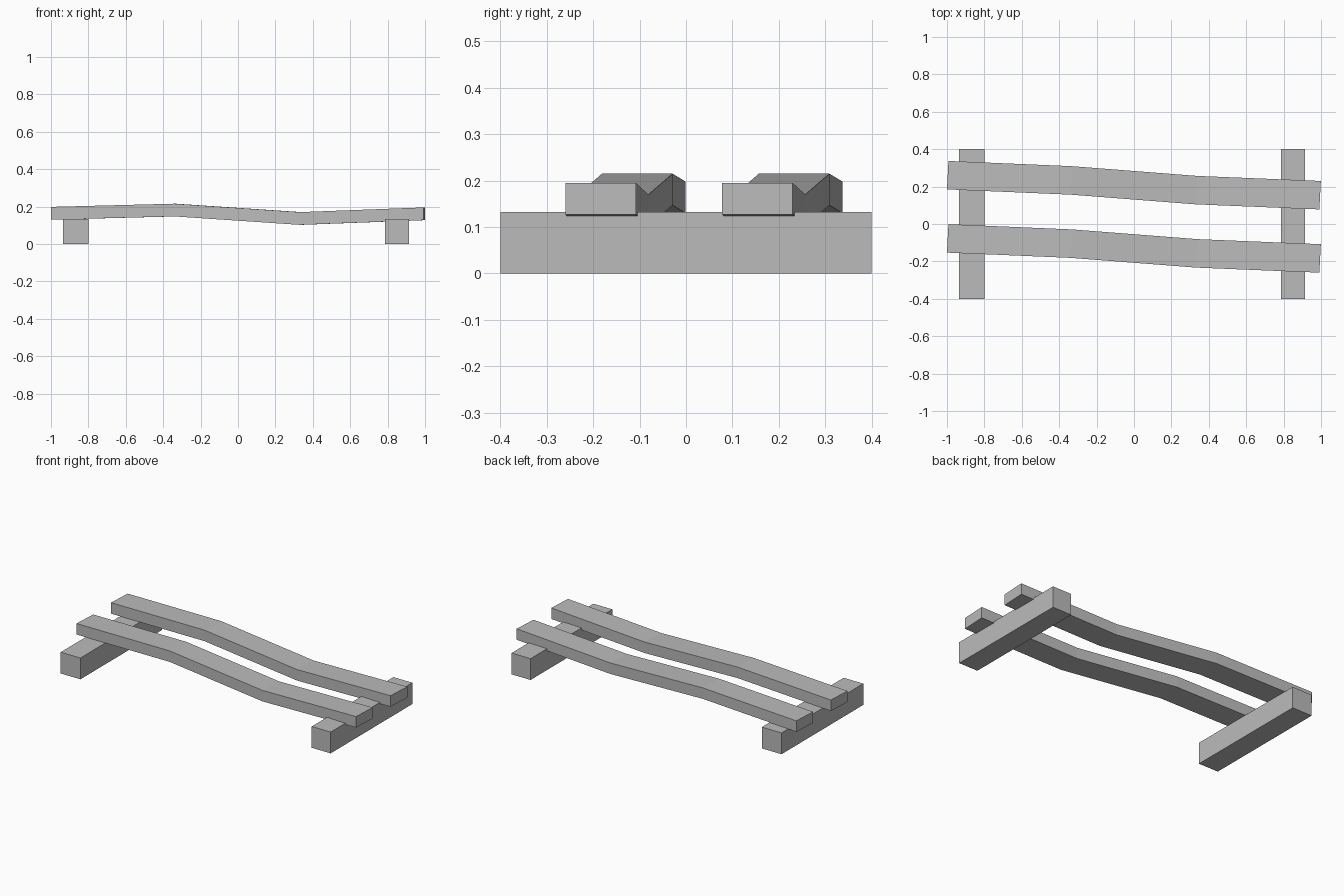
import bpy
import bmesh

cube = bpy.data.objects.get("Cube")
if cube:
    bpy.data.objects.remove(cube, do_unlink=True)

grey = bpy.data.materials.new("plain grey")
grey.use_nodes = True
grey.diffuse_color = (0.5, 0.5, 0.5, 1)
grey.node_tree.nodes["Principled BSDF"].inputs["Base Color"].default_value = (0.5, 0.5, 0.5, 1)


def loft(name, rings):
    """Flat-shaded solid through four-cornered cross-sections."""
    bm = bmesh.new()
    loops = [[bm.verts.new(p) for p in ring] for ring in rings]
    bm.faces.new(loops[0])
    bm.faces.new(loops[-1][::-1])
    for a, b in zip(loops, loops[1:]):
        for i in range(4):
            j = (i + 1) % 4
            bm.faces.new((a[i], b[i], b[j], a[j]))
    bmesh.ops.recalc_face_normals(bm, faces=bm.faces)
    mesh = bpy.data.meshes.new(name)
    bm.to_mesh(mesh)
    bm.free()
    mesh.materials.append(grey)
    obj = bpy.data.objects.new(name, mesh)
    bpy.context.collection.objects.link(obj)
    return obj


def section(x, y, z, width, height, skew=0.0):
    """Upright rectangle across the x axis, its back edge pushed along x."""
    w, h = width / 2, height / 2
    return [(x + s * skew, y + s * w, z + t * h)
            for s, t in ((-1, -1), (1, -1), (1, 1), (-1, 1))]


# Square bearers resting on the ground
for name, x0, x1 in (("right_bearer", -0.935, -0.80), ("left_bearer", 0.785, 0.915)):
    loft(name, [section(x, 0, 0.066, 0.8, 0.132) for x in (x0, x1)])

# Warped rails: centre line x, y, z
path = [(-0.996, -0.077, 0.164), (-0.335, -0.105, 0.181),
        (0.335, -0.157, 0.136), (0.995, -0.184, 0.161)]
for name, shift in (("front_rail", 0), ("back_rail", 0.338)):
    loft(name, [section(x, y + shift, z, 0.152, 0.068, 0.004) for x, y, z in path])
